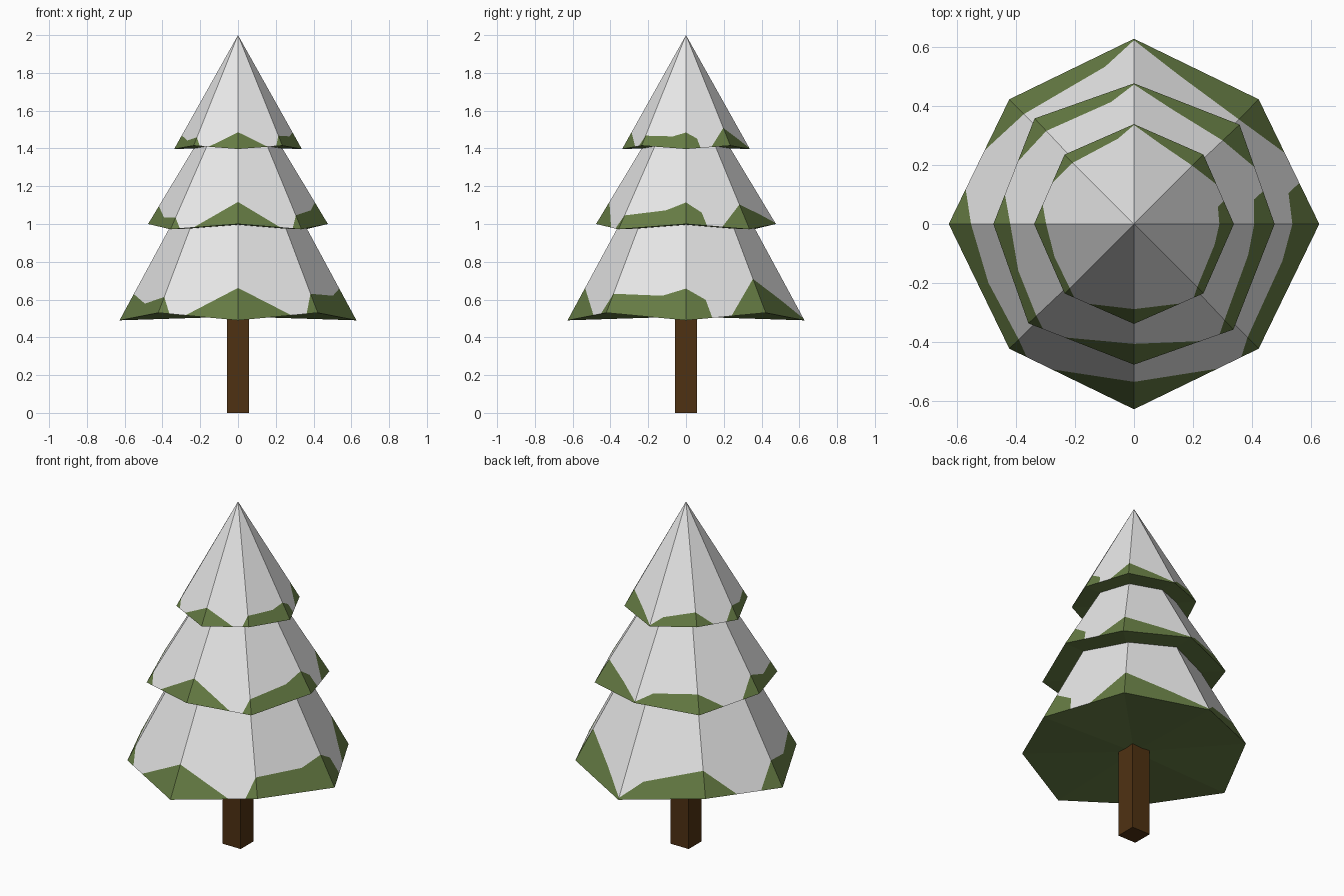
import bpy, bmesh, math
from mathutils import Vector, Matrix

if "Cube" in bpy.data.objects:
    bpy.data.objects.remove(bpy.data.objects["Cube"])


def material(name, rgb):
    m = bpy.data.materials.new(name)
    m.diffuse_color = (*rgb, 1)
    m.use_nodes = True
    m.node_tree.nodes["Principled BSDF"].inputs["Base Color"].default_value = m.diffuse_color
    return m


GREEN = material("needle_green", (0.133, 0.202, 0.058))
SNOW = material("snow_white", (0.8, 0.8, 0.8))
BROWN = material("bark_brown", (0.078, 0.031, 0.006))

# Snow line: (position around the 8 sides, fraction of the way up to the apex)
# 0 = front, 2 = right, 4 = back, 6 = left, odd = diagonal corners
SNOW_LINE = [(0, .148), (.67, 0), (.86, 0), (1, .09), (1.67, .102), (2, .145),
             (2.27, .085), (2.33, 0), (2.57, 0), (3, .16), (3.6, .08), (4, .008),
             (4.25, .075), (5, .118), (5.41, 0), (5.72, 0), (6, .12),
             (6.5, .06), (7, .075), (7.14, 0), (7.34, 0), (8, .148)]


def tier(name, axis_r, axis_z, diag, diag_z, apex_z, twist=0.0):
    """Eight-sided cone with a zigzag hem, split along the snow line."""
    corners = []
    for i in range(8):
        r, z = (diag * math.sqrt(2), diag_z) if i % 2 else (axis_r, axis_z)
        a = -math.pi / 2 + i * math.pi / 4 + (twist if i % 2 else 0)
        corners.append(Vector((r * math.cos(a), r * math.sin(a), z)))
    apex = Vector((0, 0, apex_z))

    bm = bmesh.new()
    top = bm.verts.new(apex)
    mid = bm.verts.new((0, 0, (axis_z + diag_z) / 2))
    hem, line = [], []
    for u, s in SNOW_LINE[:-1]:
        i = int(u)
        p = corners[i].lerp(corners[(i + 1) % 8], u - i)
        hem.append(bm.verts.new(p))
        line.append(bm.verts.new(p.lerp(apex, s)) if s else hem[-1])

    n = len(hem)
    for i in range(n):
        j = (i + 1) % n
        loop = list(dict.fromkeys((hem[i], hem[j], line[j], line[i])))
        if len(loop) > 2:
            bm.faces.new(loop)                                   # bare needles
        bm.faces.new((line[i], line[j], top)).material_index = 1  # snow
        bm.faces.new((hem[j], hem[i], mid))                      # underside
    me = bpy.data.meshes.new(name)
    bm.to_mesh(me)
    bm.free()
    me.materials.append(GREEN)
    me.materials.append(SNOW)
    ob = bpy.data.objects.new(name, me)
    bpy.context.collection.objects.link(ob)


# Foliage tiers
tier("lower_branches", 0.627, 0.49, 0.422, 0.53, 1.65)
tier("middle_branches", 0.476, 1.00, 0.347, 0.972, 1.79, -0.03)
tier("top_branches", 0.338, 1.397, 0.235, 1.415, 2.0)

# Trunk
bm = bmesh.new()
bmesh.ops.create_cube(bm, size=1, matrix=Matrix.Translation((0, 0, 0.265))
                      @ Matrix.Diagonal((0.118, 0.118, 0.53, 1)))
me = bpy.data.meshes.new("trunk")
bm.to_mesh(me)
bm.free()
me.materials.append(BROWN)
bpy.context.collection.objects.link(bpy.data.objects.new("trunk", me))
